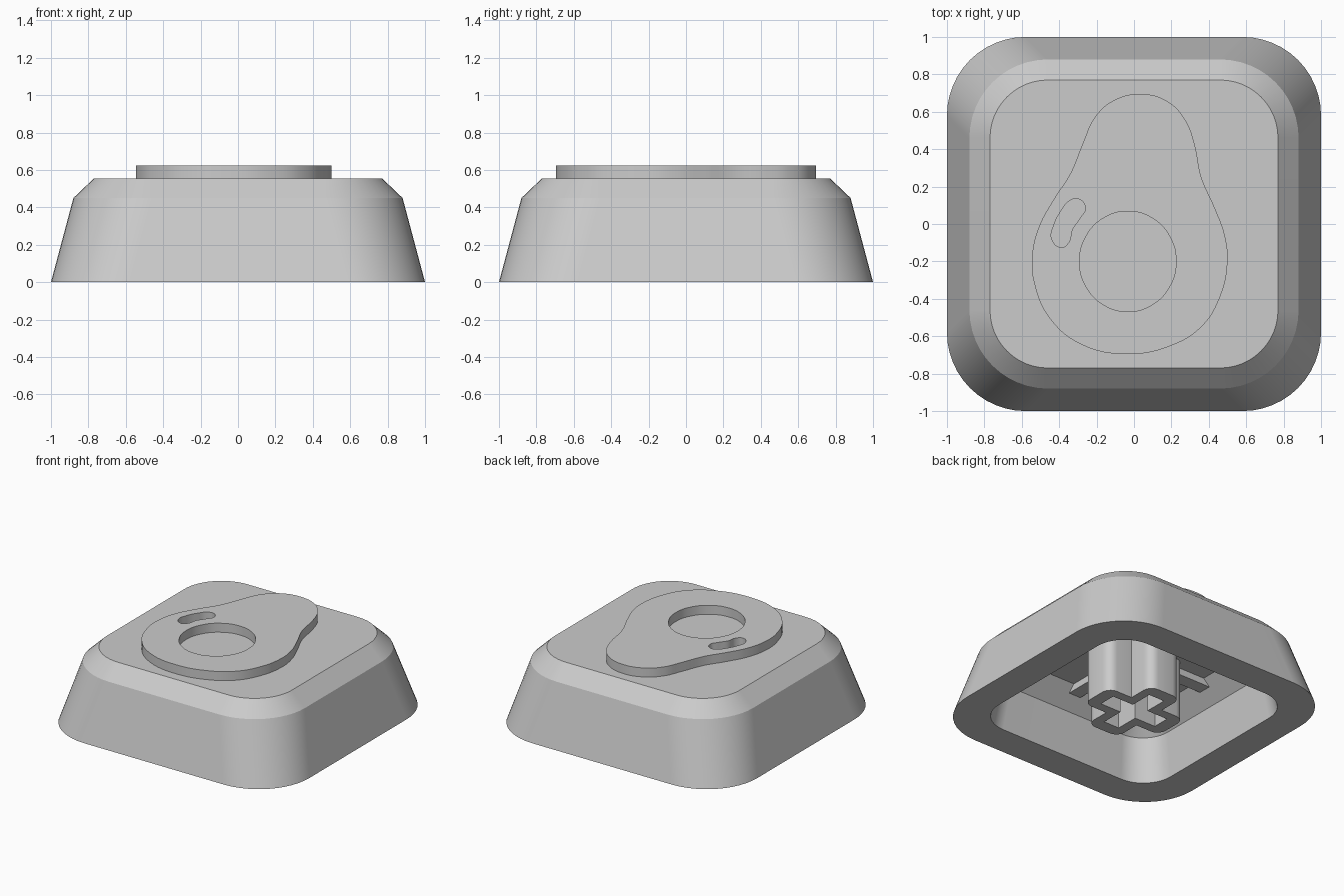
import bpy, bmesh, math

cube = bpy.data.objects.get("Cube")
if cube:
    bpy.data.objects.remove(cube, do_unlink=True)

grey = bpy.data.materials.new("light_grey")
grey.use_nodes = True
grey.diffuse_color = (0.6, 0.6, 0.6, 1)
grey.node_tree.nodes["Principled BSDF"].inputs["Base Color"].default_value = (0.6, 0.6, 0.6, 1)


def shade(obj, angle=20):
    bpy.ops.object.select_all(action='DESELECT')
    obj.select_set(True)
    bpy.context.view_layer.objects.active = obj
    bpy.ops.object.shade_smooth_by_angle(angle=math.radians(angle))


def finish(bm, name):
    bmesh.ops.recalc_face_normals(bm, faces=bm.faces[:])
    mesh = bpy.data.meshes.new(name)
    bm.to_mesh(mesh)
    bm.free()
    mesh.materials.append(grey)
    obj = bpy.data.objects.new(name, mesh)
    bpy.context.collection.objects.link(obj)
    shade(obj)
    return obj


def add_ring(bm, outline, z):
    return [bm.verts.new((x, y, z)) for x, y in outline]


def bridge(bm, a, b):
    n = len(a)
    for i in range(n):
        bm.faces.new((a[i], a[(i + 1) % n], b[(i + 1) % n], b[i]))


def rounded_square(half, radius, steps=12):
    pts = []
    for q in range(4):
        sx, sy = ((1, 1), (-1, 1), (-1, -1), (1, -1))[q]
        for i in range(steps + 1):
            a = math.pi / 2 * (q + i / steps)
            pts.append((sx * (half - radius) + radius * math.cos(a),
                        sy * (half - radius) + radius * math.sin(a)))
    return pts


def plus_outline(arm, width):
    pts = []
    for q in range(4):
        c, s = ((1, 0), (0, 1), (-1, 0), (0, -1))[q]
        for x, y in ((arm, -width), (arm, width), (width, width)):
            pts.append((x * c - y * s, x * s + y * c))
    return pts


# Hollow cap body: from the chamfered inner ceiling down, round the rim and up to the top
bm = bmesh.new()
profile = [(0.58, 0.1, 0.455), (0.715, 0.22, 0.32), (0.765, 0.24, 0), (1.0, 0.42, 0),
           (0.88, 0.42, 0.45), (0.77, 0.31, 0.555)]
rings = [add_ring(bm, rounded_square(h, r), z) for h, r, z in profile]
for lower, upper in zip(rings, rings[1:]):
    bridge(bm, lower, upper)
bm.faces.new(rings[0])
bm.faces.new(rings[-1])
body = finish(bm, "cap_body")
body.modifiers.new("flat_sides", 'WEIGHTED_NORMAL').keep_sharp = True

# Plus-shaped stem with rounded lobes and a plus-shaped socket
bm = bmesh.new()
outer, inner = plus_outline(0.335, 0.135), plus_outline(0.24, 0.065)
stem = [add_ring(bm, o, z) for o, z in
        ((outer, 0.47), (outer, 0), (inner, 0), (inner, 0.42))]
for a, b in zip(stem, stem[1:]):
    bridge(bm, a, b)
bm.faces.new(stem[-1])
lobe_edges = [bm.edges.get((a, b)) for i, (a, b) in enumerate(zip(stem[0], stem[1])) if i % 3 < 2]
bmesh.ops.bevel(bm, geom=lobe_edges, offset=0.07, segments=5, profile=0.5, affect='EDGES')
finish(bm, "stem")

# Four ribs running from the stem into the ceiling chamfer
for name, dx, dy in (("left", 1, 0), ("right", -1, 0), ("back", 0, 1), ("front", 0, -1)):
    bm = bmesh.new()
    bmesh.ops.create_cube(bm, size=1)
    for v in bm.verts:
        v.co.x = v.co.x * (0.4 if dx else 0.1) + dx * 0.49
        v.co.y = v.co.y * (0.4 if dy else 0.1) + dy * 0.49
        v.co.z = v.co.z * 0.07 + 0.44
    finish(bm, name + "_rib")

# Raised pear-shaped plate with a round hole and a curved slot
pear = [(.035, .695), (.18, .655), (.275, .555), (.323, .43), (.36, .25), (.43, .09),
        (.485, -.06), (.5, -.2), (.46, -.39), (.36, -.55), (.2, -.65), (-.03, -.695),
        (-.28, -.645), (-.45, -.505), (-.53, -.33), (-.545, -.18), (-.51, -.02),
        (-.43, .13), (-.34, .27), (-.27, .44), (-.21, .57), (-.11, .66)]
slot = [(-.3, .135), (-.26, .09), (-.29, .03), (-.33, -.03), (-.35, -.1),
        (-.39, -.125), (-.44, -.08), (-.43, -.01), (-.39, .07), (-.35, .12)]
hole = [(-.033 + .258 * math.cos(math.tau * i / 12), -.2 + .268 * math.sin(math.tau * i / 12))
        for i in range(12)]
curve = bpy.data.curves.new("pear_plate", 'CURVE')
curve.dimensions = '2D'
curve.fill_mode = 'BOTH'
curve.extrude = 0.04
curve.resolution_u = 6
for outline in (pear, slot, hole):
    spline = curve.splines.new('BEZIER')
    spline.bezier_points.add(len(outline) - 1)
    spline.use_cyclic_u = True
    for point, (x, y) in zip(spline.bezier_points, outline):
        point.co = (x, y, 0)
        point.handle_left_type = point.handle_right_type = 'AUTO'
curve.materials.append(grey)
plate = bpy.data.objects.new("pear_plate", curve)
plate.location.z = 0.583
bpy.context.collection.objects.link(plate)
bpy.ops.object.select_all(action='DESELECT')
plate.select_set(True)
bpy.context.view_layer.objects.active = plate
bpy.ops.object.convert(target='MESH')
plate = bpy.context.view_layer.objects.active
bm = bmesh.new()
bm.from_mesh(plate.data)
bmesh.ops.remove_doubles(bm, verts=bm.verts[:], dist=0.0005)
bmesh.ops.recalc_face_normals(bm, faces=bm.faces[:])
bm.to_mesh(plate.data)
bm.free()
shade(plate, 30)
